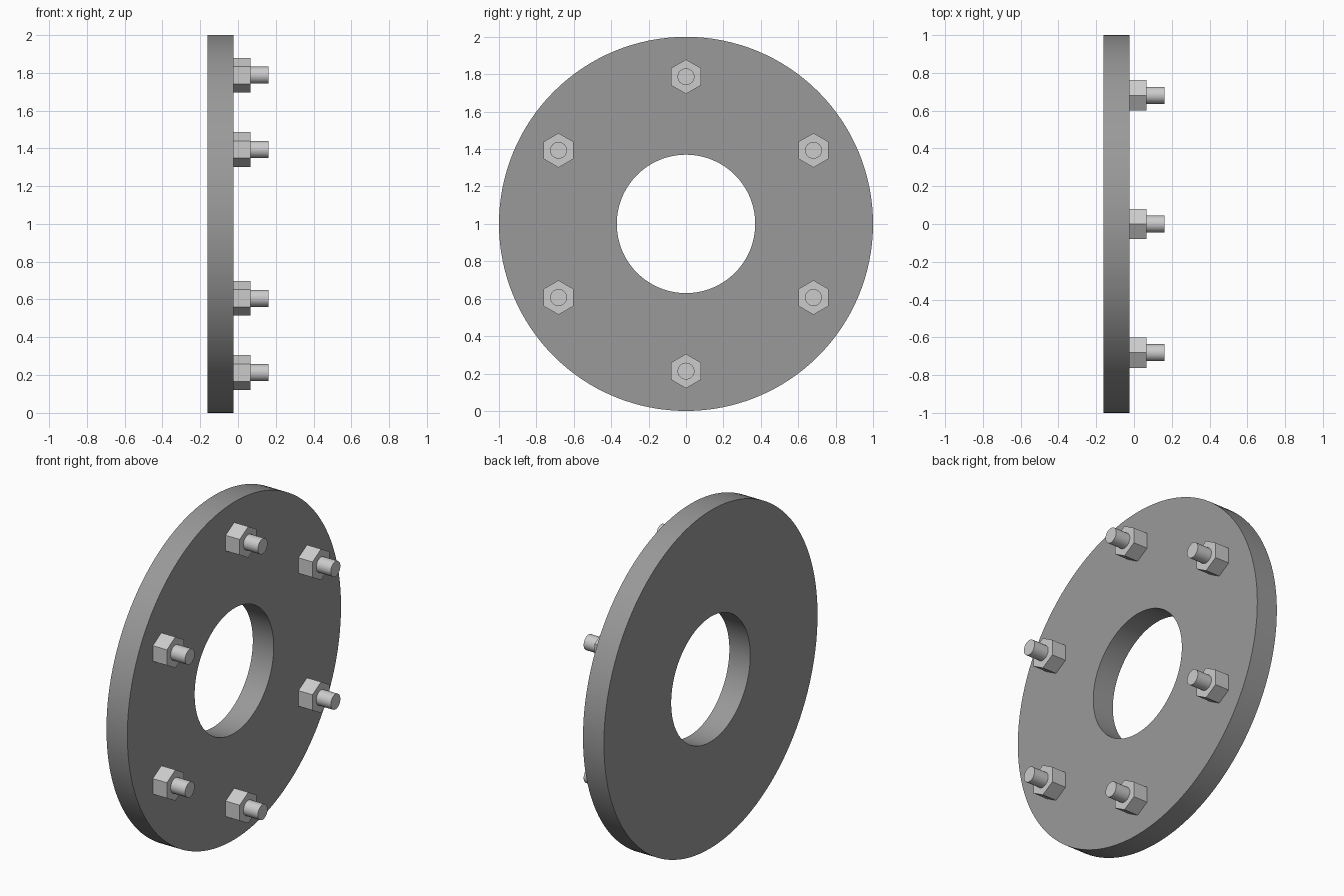
import bpy, bmesh
from math import sin, cos, tau, radians

if "Cube" in bpy.data.objects:
    bpy.data.objects.remove(bpy.data.objects["Cube"])

CENTRE_Z = 1.0
BOLT_CIRCLE = 0.787
FACE_X, BACK_X = -0.025, -0.162


def make_object(name, bm, location, smooth):
    bmesh.ops.recalc_face_normals(bm, faces=bm.faces)
    mesh = bpy.data.meshes.new(name)
    bm.to_mesh(mesh)
    bm.free()
    obj = bpy.data.objects.new(name, mesh)
    obj.location = location
    bpy.context.collection.objects.link(obj)
    if smooth:
        bpy.ops.object.select_all(action='DESELECT')
        obj.select_set(True)
        bpy.context.view_layer.objects.active = obj
        bpy.ops.object.shade_smooth_by_angle(angle=radians(30))
    return obj


def prism(name, x0, x1, radius, sides, location, hole=0.0, smooth=True):
    """Prism along x with a vertex pointing up; optionally with a round hole."""
    bm = bmesh.new()

    def ring(x, r):
        return [bm.verts.new((x, r * sin(tau * i / sides), r * cos(tau * i / sides)))
                for i in range(sides)]

    def bridge(a, b):
        for i in range(sides):
            j = (i + 1) % sides
            bm.faces.new((a[i], a[j], b[j], b[i]))

    back, front = ring(x0, radius), ring(x1, radius)
    bridge(back, front)
    if hole:
        hole_back, hole_front = ring(x0, hole), ring(x1, hole)
        bridge(front, hole_front)
        bridge(hole_front, hole_back)
        bridge(hole_back, back)
    else:
        bm.faces.new(back)
        bm.faces.new(front)
    return make_object(name, bm, location, smooth)


# Flat ring plate in dark grey
plate = prism("flange_plate", BACK_X, FACE_X, 1.0, 128, (0, 0, CENTRE_Z), hole=0.37)
dark = bpy.data.materials.new("dark_grey")
dark.diffuse_color = (0.32, 0.32, 0.32, 1)
dark.use_nodes = True
dark.node_tree.nodes["Principled BSDF"].inputs["Base Color"].default_value = dark.diffuse_color
plate.data.materials.append(dark)

# Six studs with hexagonal nuts
for k in range(6):
    a = tau * k / 6
    pos = (0, BOLT_CIRCLE * sin(a), CENTRE_Z + BOLT_CIRCLE * cos(a))
    prism(f"hex_nut_{k + 1}", FACE_X, 0.067, 0.092, 6, pos, smooth=False)
    prism(f"stud_{k + 1}", FACE_X, 0.162, 0.045, 32, pos)
